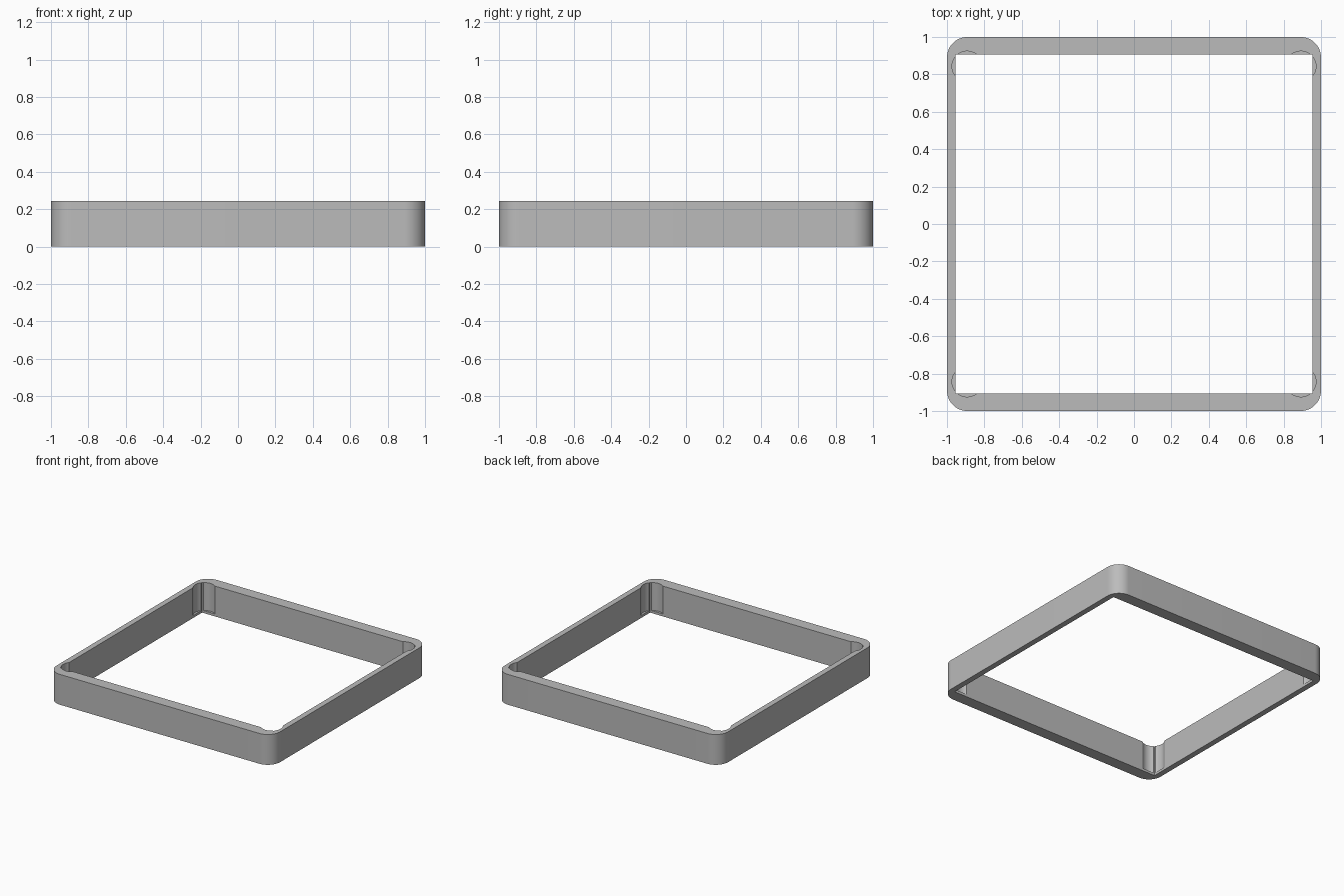
import bpy, bmesh, math
from mathutils import Matrix

if "Cube" in bpy.data.objects:
    bpy.data.objects.remove(bpy.data.objects["Cube"], do_unlink=True)

HEIGHT = 0.245
CORNER_RADIUS = 0.11
INNER_X, INNER_Y = 0.955, 0.905
FLOOR = 0.02

grey = bpy.data.materials.new("plain_grey")
grey.use_nodes = True
grey.diffuse_color = (0.5, 0.5, 0.5, 1)
grey.node_tree.nodes["Principled BSDF"].inputs["Base Color"].default_value = (0.5, 0.5, 0.5, 1)


def make_object(name, bm):
    mesh = bpy.data.meshes.new(name)
    bm.to_mesh(mesh)
    bm.free()
    mesh.materials.append(grey)
    obj = bpy.data.objects.new(name, mesh)
    bpy.context.collection.objects.link(obj)
    return obj


def box(name, half_x, half_y, bottom, top, radius=0):
    bm = bmesh.new()
    size = Matrix.Diagonal((2 * half_x, 2 * half_y, top - bottom, 1))
    place = Matrix.Translation((0, 0, (top + bottom) / 2))
    bmesh.ops.create_cube(bm, size=1, matrix=place @ size)
    if radius:
        upright = [e for e in bm.edges
                   if abs(e.verts[0].co.z - e.verts[1].co.z) > 0.01]
        bmesh.ops.bevel(bm, geom=upright, offset=radius, segments=16,
                        profile=0.5, affect='EDGES')
    return make_object(name, bm)


def bore(name, x, y, radius, bottom, top):
    bm = bmesh.new()
    bmesh.ops.create_cone(bm, cap_ends=True, segments=64, radius1=radius,
                          radius2=radius, depth=top - bottom,
                          matrix=Matrix.Translation((x, y, (top + bottom) / 2)))
    return make_object(name, bm)


# Rounded outer frame
frame = box("frame", 1, 1, 0, HEIGHT, CORNER_RADIUS)

# Central opening and a blind round pocket in each inside corner
cutters = [box("opening_cutter", INNER_X, INNER_Y, -0.1, HEIGHT + 0.1)]
for sx in (-1, 1):
    for sy in (-1, 1):
        cutters.append(bore("pocket_cutter", sx * 0.892, sy * 0.843, 0.081,
                            FLOOR, HEIGHT + 0.1))

bpy.ops.object.select_all(action='DESELECT')
frame.select_set(True)
bpy.context.view_layer.objects.active = frame
for cutter in cutters:
    cutter.hide_render = True
    cut = frame.modifiers.new("cut", 'BOOLEAN')
    cut.operation = 'DIFFERENCE'
    cut.solver = 'EXACT'
    cut.object = cutter
    bpy.ops.object.modifier_apply(modifier=cut.name)
    bpy.data.objects.remove(cutter, do_unlink=True)

# Smooth round corners with crisp edges
bpy.ops.object.shade_smooth_by_angle(angle=math.radians(30))
